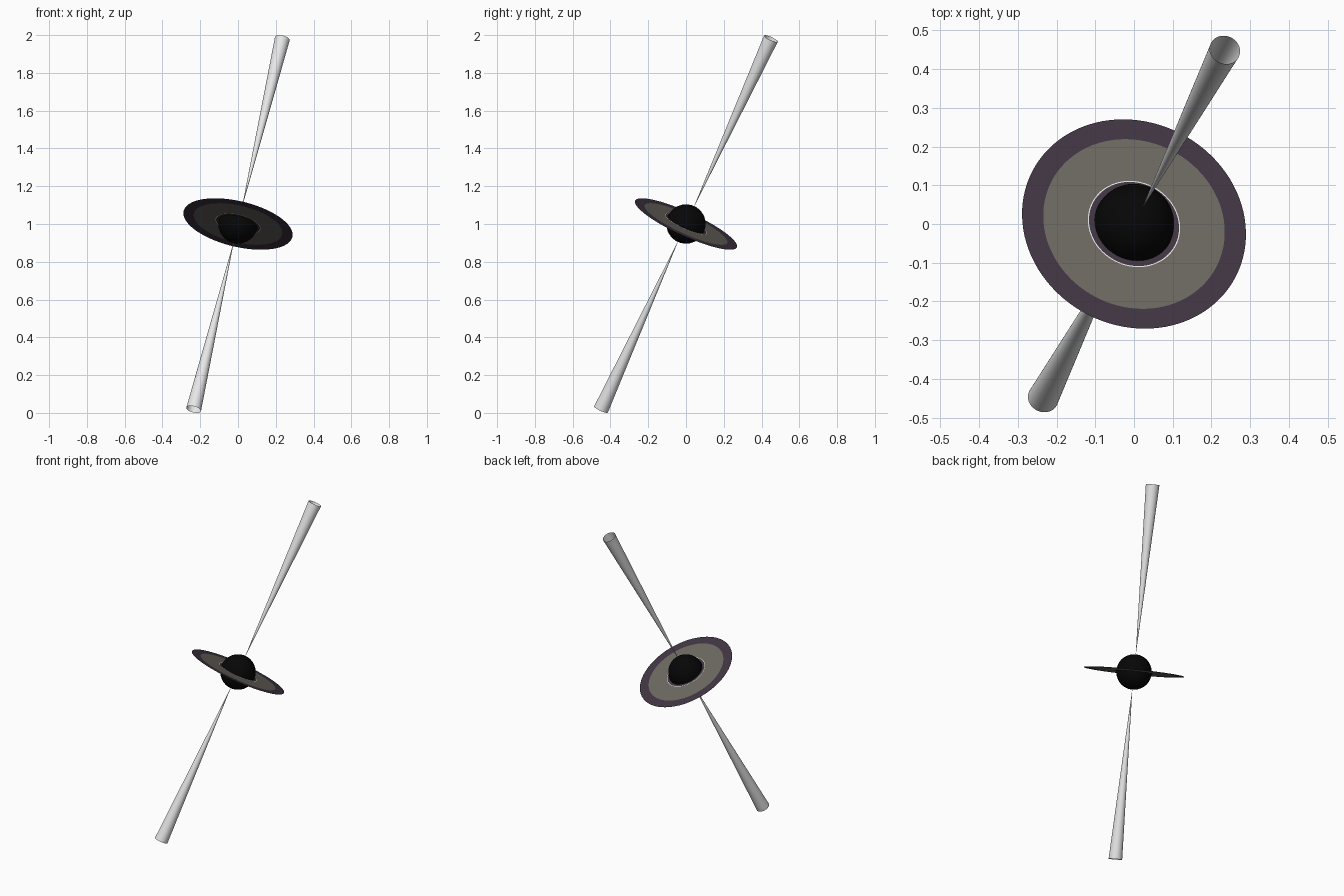
import bpy, bmesh, math
from mathutils import Vector, Matrix

if "Cube" in bpy.data.objects:
    bpy.data.objects.remove(bpy.data.objects["Cube"])

AXIS = Vector((0.235, 0.45, 0.982)).normalized()
FRAME = Matrix.Translation((0, 0, 1)) @ AXIS.to_track_quat('Z', 'Y').to_matrix().to_4x4()
SEG = 96


def material(name, rgb):
    m = bpy.data.materials.new(name)
    m.diffuse_color = (*rgb, 1)
    m.use_nodes = True
    m.node_tree.nodes["Principled BSDF"].inputs["Base Color"].default_value = m.diffuse_color
    return m


BLACK = material("black", (0.002, 0.002, 0.002))
GREY = material("warm grey", (0.155, 0.14, 0.12))
PURPLE = material("dusky purple", (0.052, 0.037, 0.058))
WHITE = material("pale white", (0.8, 0.8, 0.8))


def finish(name, bm, mat, smooth=True):
    mesh = bpy.data.meshes.new(name)
    bm.to_mesh(mesh)
    bm.free()
    mesh.materials.append(mat)
    for p in mesh.polygons:
        p.use_smooth = smooth
    mesh.transform(FRAME)
    obj = bpy.data.objects.new(name, mesh)
    bpy.context.collection.objects.link(obj)


def lathe(name, profile, mat, smooth=True):
    """Open surface of revolution about the tilted axis; profile is (radius, height)."""
    bm = bmesh.new()
    verts = [bm.verts.new((r, 0, h)) for r, h in profile]
    edges = [bm.edges.new(pair) for pair in zip(verts, verts[1:])]
    bmesh.ops.spin(bm, geom=verts + edges, axis=(0, 0, 1), cent=(0, 0, 0),
                   angle=math.tau, steps=SEG, use_duplicate=False)
    bmesh.ops.remove_doubles(bm, verts=bm.verts, dist=1e-5)
    bmesh.ops.recalc_face_normals(bm, faces=bm.faces)
    finish(name, bm, mat, smooth)


# Central dark ball
bm = bmesh.new()
bmesh.ops.create_uvsphere(bm, u_segments=48, v_segments=24, radius=0.104)
finish("dark_sphere", bm, BLACK)

# Flat disc made of concentric bands
for name, inner, outer, mat in (
        ("inner_band", 0.100, 0.119, PURPLE),
        ("bright_ring", 0.119, 0.122, WHITE),
        ("main_band", 0.122, 0.240, GREY),
        ("outer_band", 0.240, 0.296, PURPLE)):
    lathe(name, [(inner, 0), (outer, 0)], mat, False)

# Two hollow jets flaring away from the poles
for name, side in (("upper_jet", 1), ("lower_jet", -1)):
    lathe(name, [(0.0005, side * 0.106), (0.040, side * 1.105)], WHITE)
